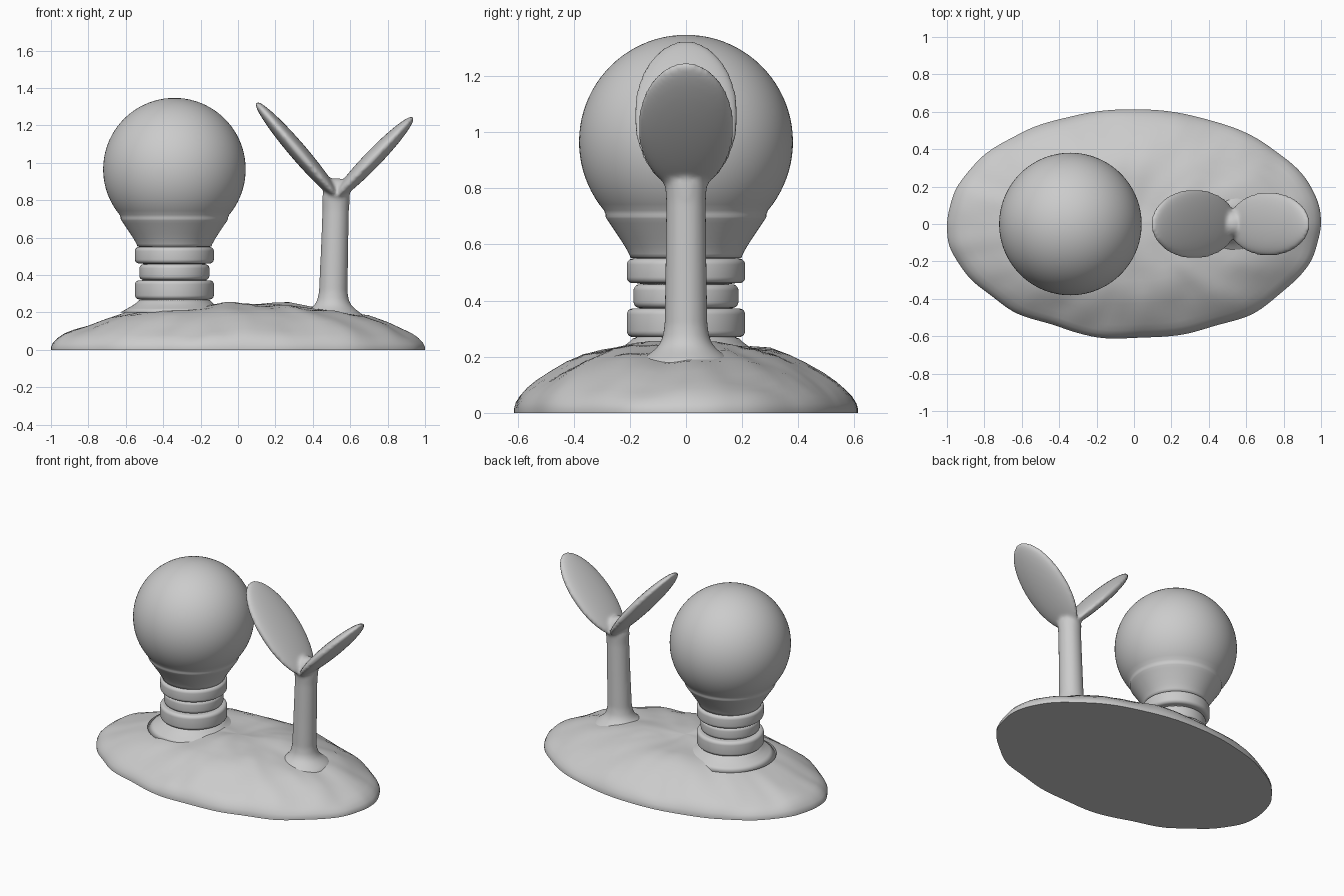
import bpy, bmesh, math
from mathutils import Vector, Matrix, noise

if "Cube" in bpy.data.objects:
    bpy.data.objects.remove(bpy.data.objects["Cube"], do_unlink=True)

GREY = (0.6, 0.6, 0.6, 1)
mat = bpy.data.materials.new("plain grey")
mat.use_nodes = True
mat.diffuse_color = GREY
mat.node_tree.nodes["Principled BSDF"].inputs["Base Color"].default_value = GREY


def make_object(name, bm, flat_bottom=False):
    bmesh.ops.recalc_face_normals(bm, faces=bm.faces)
    for f in bm.faces:
        f.smooth = not (flat_bottom and f.normal.z < -0.9)
    if flat_bottom:
        for e in bm.edges:
            if len({f.smooth for f in e.link_faces}) > 1:
                e.smooth = False
    mesh = bpy.data.meshes.new(name)
    bm.to_mesh(mesh)
    bm.free()
    mesh.materials.append(mat)
    obj = bpy.data.objects.new(name, mesh)
    bpy.context.collection.objects.link(obj)
    return obj


def loft(bm, rings):
    """Bridge rings of points and close both ends."""
    loops = [[bm.verts.new(p) for p in ring] for ring in rings]
    n = len(loops[0])
    for a, b in zip(loops, loops[1:]):
        for i in range(n):
            j = (i + 1) % n
            bm.faces.new((a[i], a[j], b[j], b[i]))
    bm.faces.new(loops[0])
    bm.faces.new(loops[-1])


def circle(cx, z, r, n):
    return [(cx + r * math.cos(t), r * math.sin(t), z)
            for t in (2 * math.pi * i / n for i in range(n))]


# Earth mound: elliptical dome with soft lumps and a flat underside
DOME = [(1.0, 0), (1.0, .015), (.99, .035), (.965, .06), (.93, .082), (.88, .106),
        (.8, .14), (.7, .175), (.6, .204), (.5, .222), (.4, .234), (.3, .24),
        (.2, .243), (.1, .245), (.01, .245)]


def mound_ring(r, z):
    ring = []
    for i in range(160):
        t = 2 * math.pi * i / 160
        c, s = math.cos(t), math.sin(t)
        wobble = 1 + .028 * noise.noise(Vector((c * 3.2, s * 3.2, 4.0))) * abs(s) ** .5
        x, y = r * c * wobble, .61 * r * s * wobble
        lump = noise.noise(Vector((x * 4.5, y * 4.5, 1.7)))
        lump += .5 * noise.noise(Vector((x * 9, y * 9, 6.3)))
        ring.append((x, y, z + .018 * lump * min(1, z / .1)))
    return ring


bm = bmesh.new()
loft(bm, [mound_ring(r, z) for r, z in DOME])
make_object("earth_mound", bm, flat_bottom=True)


# Light bulb: one lathed profile, from foot through cap bands to globe
def band(r, z0, z1, b=.022):
    """Rounded cap band with a tight groove on either side."""
    pts = [(r - .035, z0)]
    for zc, start in ((z0 + b, -90), (z1 - b, 0)):
        for k in range(6):
            a = math.radians(start + 18 * k)
            pts.append((r - b + b * math.cos(a), zc + b * math.sin(a)))
    return pts + [(r - .035, z1)]


profile = [(.29, .2), (.25, .222), (.222, .238), (.203, .252), (.19, .265)]
profile += band(.211, .27, .372) + band(.187, .374, .458) + band(.211, .462, .55)
profile += [(.197, .552), (.203, .567), (.217, .592), (.236, .622), (.256, .652),
            (.272, .676), (.283, .692), (.287, .7), (.287, .708)]
RADIUS, CENTRE = .381, .966
start = math.asin((.722 - CENTRE) / RADIUS)
for k in range(33):
    a = start + (math.pi / 2 - .01 - start) * k / 32
    profile.append((RADIUS * math.cos(a), CENTRE + RADIUS * math.sin(a)))

bm = bmesh.new()
loft(bm, [circle(-.34, z, r, 96) for r, z in profile])
make_object("light_bulb", bm)

# Sprout: stem and two leaves fused into one soft skin
bm = bmesh.new()
STEM = [(.18, .16), (.16, .19), (.125, .215), (.1, .237), (.085, .265), (.077, .31),
        (.074, .5), (.071, .75), (.075, .82), (.06, .87)]
loft(bm, [circle(.5 + .03 * z, z, r, 48) for r, z in STEM])
bmesh.ops.create_uvsphere(bm, u_segments=24, v_segments=16, radius=.068,
                          matrix=Matrix.Translation((.527, 0, .852)))
for tip, centre, width in (((.095, 1.325), (.322, 1.06), .187),
                           ((.938, 1.246), (.72, 1.02), .172)):
    axis = Vector((tip[0] - centre[0], 0, tip[1] - centre[1]))
    tilt = math.atan2(axis.x, axis.z)
    place = (Matrix.Translation((centre[0], 0, centre[1])) @ Matrix.Rotation(tilt, 4, 'Y')
             @ Matrix.Diagonal((.046, width, axis.length, 1)))
    bmesh.ops.create_uvsphere(bm, u_segments=64, v_segments=40, radius=1, matrix=place)
sprout = make_object("sprout", bm)
skin = sprout.modifiers.new("fuse", 'REMESH')
skin.mode = 'VOXEL'
skin.voxel_size = .011
skin.use_smooth_shade = True
soften = sprout.modifiers.new("soften", 'SMOOTH')
soften.factor = .5
soften.iterations = 10
